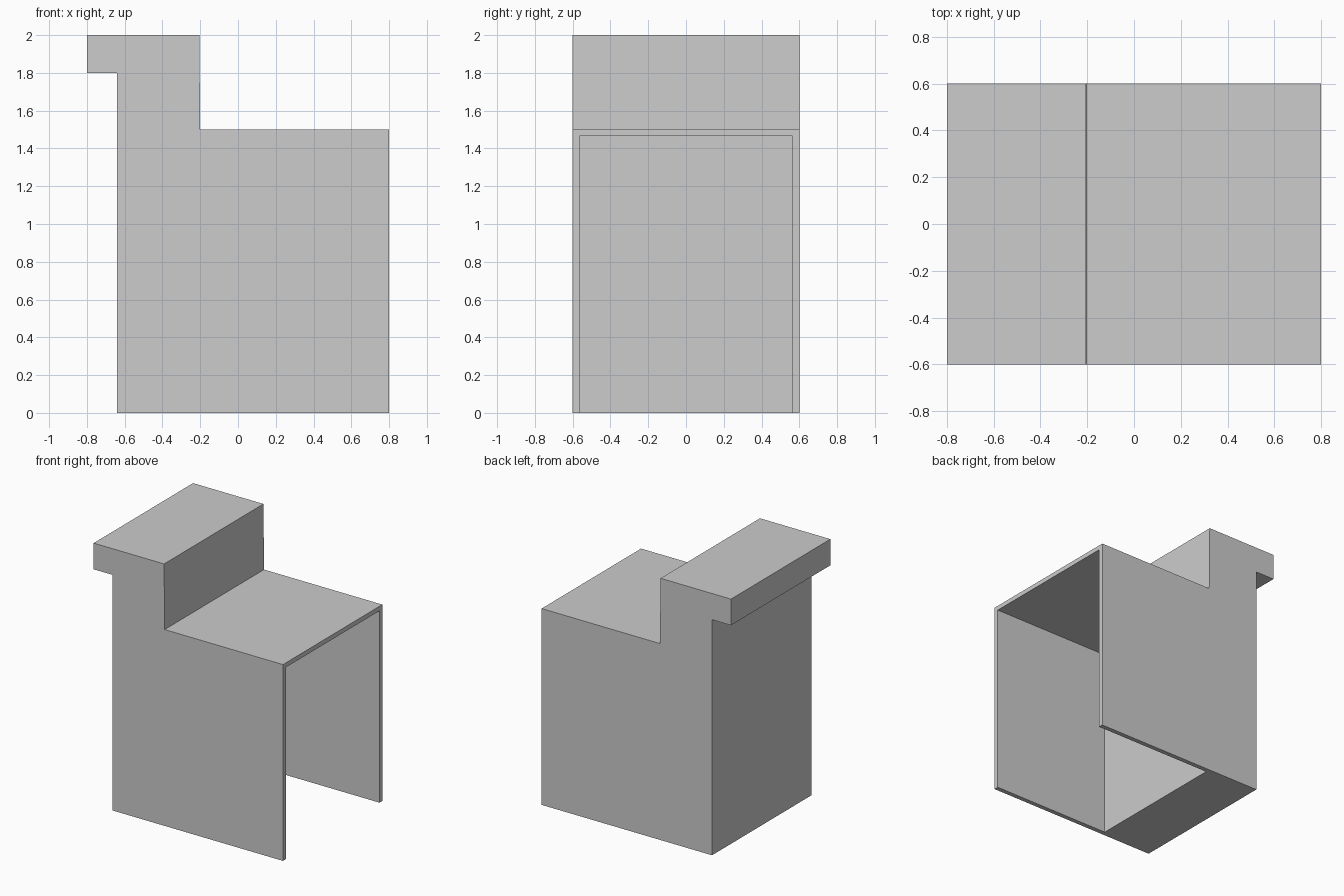
import bpy
import bmesh

cube = bpy.data.objects.get("Cube")
if cube:
    bpy.data.objects.remove(cube, do_unlink=True)

HALF_DEPTH = 0.6
WALL = 0.035

# One light grey finish for everything
grey = bpy.data.materials.new("light grey")
grey.use_nodes = True
colour = (0.604, 0.604, 0.604, 1)
grey.diffuse_color = colour
grey.node_tree.nodes["Principled BSDF"].inputs["Base Color"].default_value = colour


def extrude_profile(name, points, y0=-HALF_DEPTH, y1=HALF_DEPTH):
    """Extrude an (x, z) outline from y0 to y1."""
    bm = bmesh.new()
    face = bm.faces.new([bm.verts.new((x, y0, z)) for x, z in points])
    result = bmesh.ops.extrude_face_region(bm, geom=[face])
    moved = [v for v in result["geom"] if isinstance(v, bmesh.types.BMVert)]
    bmesh.ops.translate(bm, verts=moved, vec=(0, y1 - y0, 0))
    bmesh.ops.recalc_face_normals(bm, faces=bm.faces)
    mesh = bpy.data.meshes.new(name)
    bm.to_mesh(mesh)
    bm.free()
    mesh.materials.append(grey)
    obj = bpy.data.objects.new(name, mesh)
    bpy.context.collection.objects.link(obj)
    return obj


def rect(x0, x1, z0, z1):
    return [(x0, z0), (x1, z0), (x1, z1), (x0, z1)]


# Solid upright block with its raised, overhanging head
extrude_profile("upright_block", [
    (-0.63, 0), (-0.2, 0), (-0.2, 1.5), (-0.205, 2),
    (-0.79, 2), (-0.79, 1.81), (-0.63, 1.81)])

# Thin skin folded along the rear and under the overhang
extrude_profile("rear_skin", [
    (-0.64, 0), (-0.63, 0), (-0.63, 1.81), (-0.79, 1.81),
    (-0.79, 2), (-0.8, 2), (-0.8, 1.8), (-0.64, 1.8)])

# Counter top and the two side panels around the open bay
extrude_profile("counter_top", rect(-0.2, 0.8, 1.5 - WALL, 1.5))
for side, y in (("front", -HALF_DEPTH), ("back", HALF_DEPTH - WALL)):
    extrude_profile(side + "_panel", rect(-0.2, 0.8, 0, 1.5 - WALL), y, y + WALL)
